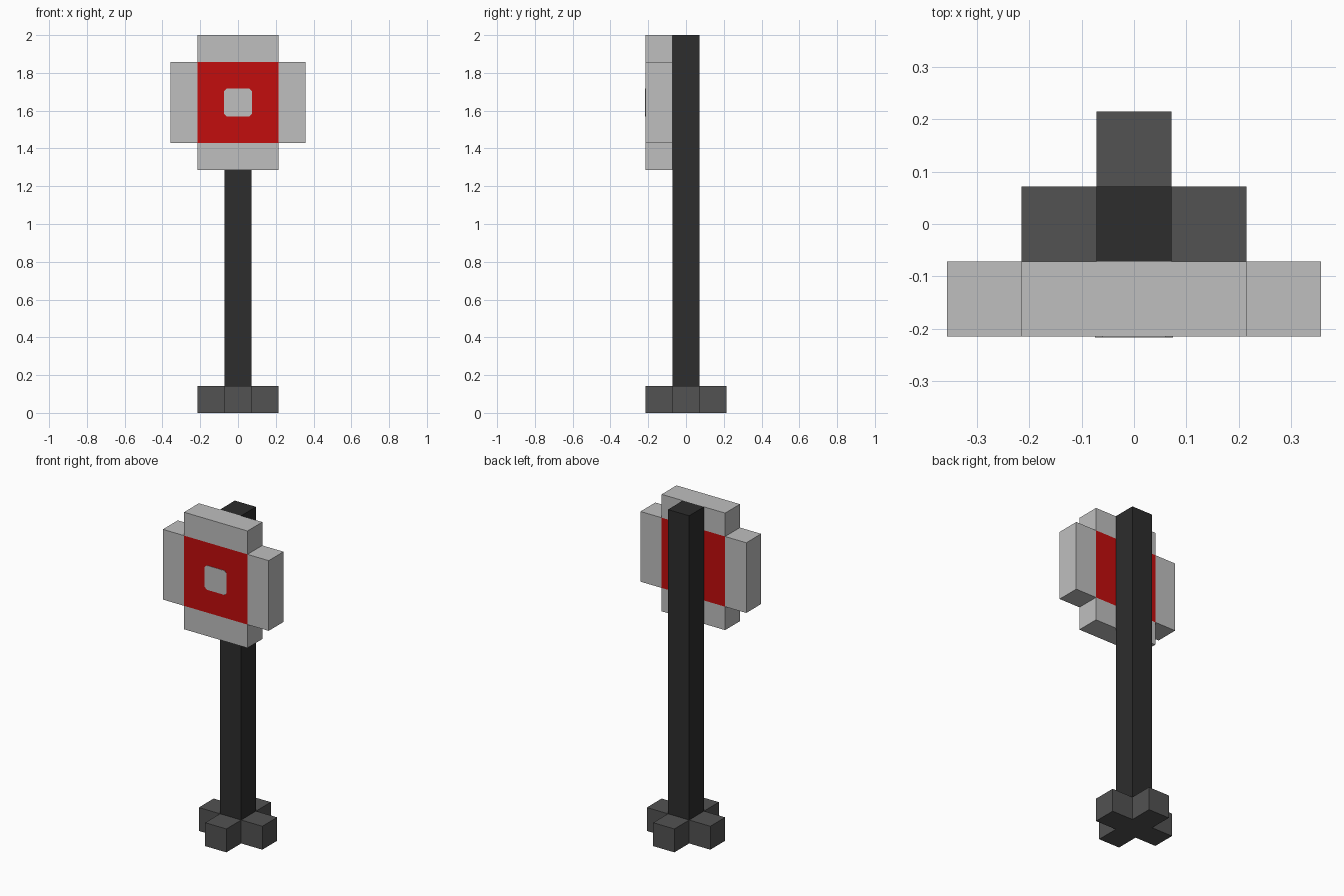
import bpy, bmesh

cube = bpy.data.objects.get("Cube")
if cube:
    bpy.data.objects.remove(cube, do_unlink=True)

U = 2 / 14  # block size: the post is 14 blocks tall


def material(name, rgb):
    m = bpy.data.materials.new(name)
    m.use_nodes = True
    m.diffuse_color = (*rgb, 1)
    m.node_tree.nodes["Principled BSDF"].inputs["Base Color"].default_value = (*rgb, 1)
    return m


LIGHT = material("light grey", (0.52, 0.52, 0.52))
RED = material("red", (0.54, 0.004, 0.004))
MID = material("mid grey", (0.084, 0.084, 0.084))
DARK = material("charcoal", (0.026, 0.026, 0.026))


def prism(name, outline, direction, mat):
    """Extrude a flat outline along a direction into a closed solid."""
    bm = bmesh.new()
    face = bm.faces.new([bm.verts.new(p) for p in outline])
    ext = bmesh.ops.extrude_face_region(bm, geom=[face], use_keep_orig=True)
    verts = [g for g in ext["geom"] if isinstance(g, bmesh.types.BMVert)]
    bmesh.ops.translate(bm, verts=verts, vec=direction)
    bmesh.ops.recalc_face_normals(bm, faces=bm.faces)
    mesh = bpy.data.meshes.new(name)
    bm.to_mesh(mesh)
    bm.free()
    mesh.materials.append(mat)
    obj = bpy.data.objects.new(name, mesh)
    bpy.context.collection.objects.link(obj)
    return obj


def box(name, x, y, z, mat):
    """Box from (min, max) ranges given in blocks."""
    corners = [(x[0], y[0]), (x[1], y[0]), (x[1], y[1]), (x[0], y[1])]
    return prism(name, [(a * U, b * U, z[0] * U) for a, b in corners],
                 (0, 0, (z[1] - z[0]) * U), mat)


# Cross-shaped foot, one block high: one arm rotated through four quarters
foot = []
a, b = 1.5 * U, 0.5 * U
for c, s in ((1, 0), (0, 1), (-1, 0), (0, -1)):
    for px, py in ((a, -b), (a, b), (b, b)):
        foot.append((px * c - py * s, px * s + py * c, 0))
prism("foot", foot, (0, 0, U), MID)

# Post
box("post", (-0.5, 0.5), (-0.5, 0.5), (1, 14), DARK)

# Sign: red centre block framed by four grey bars
DEPTH = (-1.5, -0.5)
box("sign_centre", (-1.5, 1.5), DEPTH, (10, 13), RED)
box("sign_bar_top", (-1.5, 1.5), DEPTH, (13, 14), LIGHT)
box("sign_bar_bottom", (-1.5, 1.5), DEPTH, (9, 10), LIGHT)
box("sign_bar_left", (1.5, 2.5), DEPTH, (10, 13), LIGHT)
box("sign_bar_right", (-2.5, -1.5), DEPTH, (10, 13), LIGHT)

# Pale square with clipped corners in the middle of the sign
h, k, zc = 0.074, 0.06, 11.5 * U
square = [(h, -k), (h, k), (k, h), (-k, h), (-h, k), (-h, -k), (-k, -h), (k, -h)]
prism("sign_spot", [(x, -1.5 * U, zc + z) for x, z in square], (0, -0.002, 0), LIGHT)
